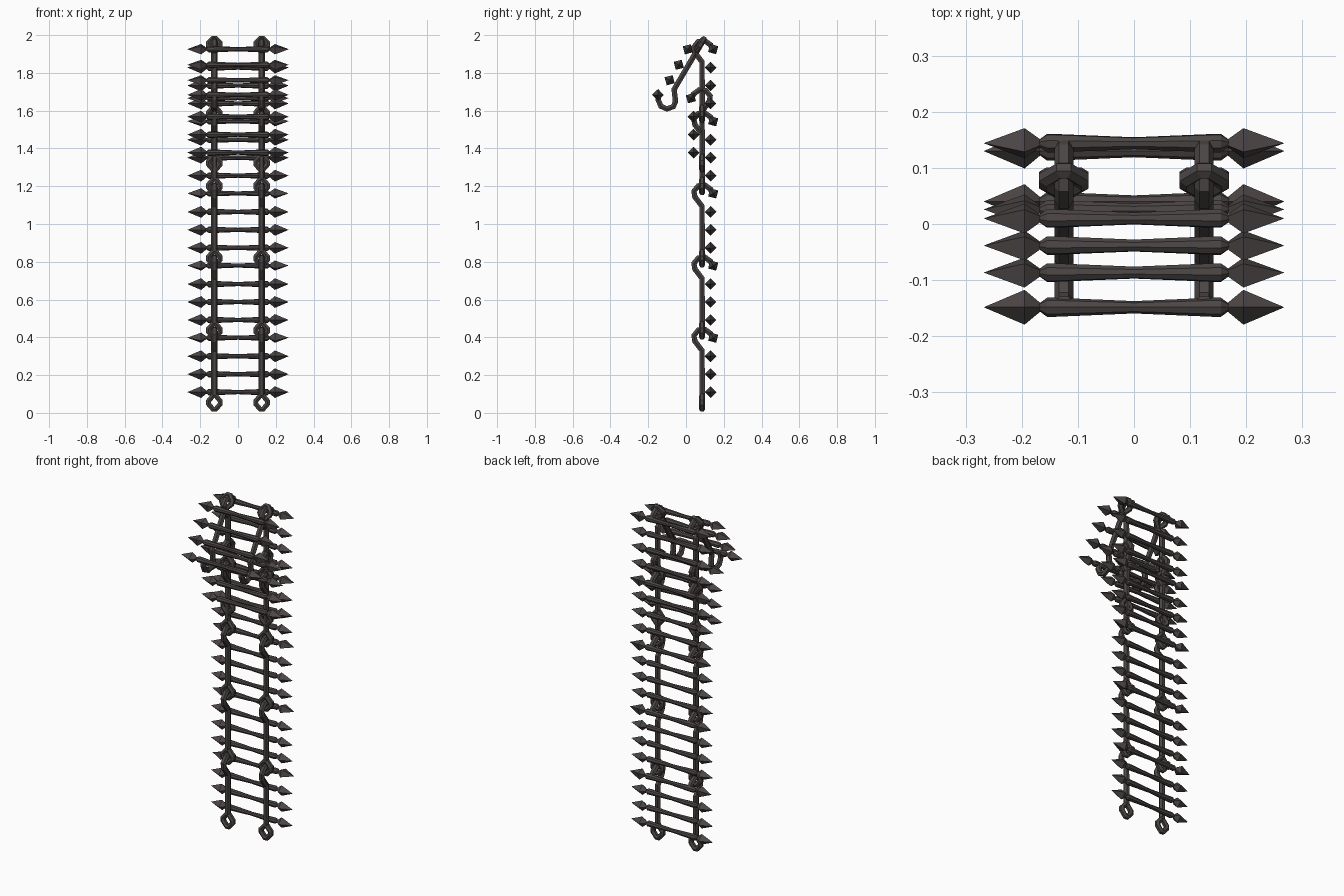
import bpy, bmesh, math
from mathutils import Matrix, Vector

if "Cube" in bpy.data.objects:
    bpy.data.objects.remove(bpy.data.objects["Cube"])

iron = bpy.data.materials.new("dark_iron")
iron.diffuse_color = (0.072, 0.060, 0.060, 1)
iron.use_nodes = True
iron.node_tree.nodes["Principled BSDF"].inputs["Base Color"].default_value = iron.diffuse_color

RAIL_X, RAIL_Y, PITCH = 0.125, 0.085, 0.382


def link(name, mesh, matrix):
    ob = bpy.data.objects.new(name, mesh)
    bpy.context.collection.objects.link(ob)
    ob.matrix_world = matrix
    return ob


# Round bar swept along a path
def bar_mesh(name, points, radius, closed=False):
    cu = bpy.data.curves.new(name, 'CURVE')
    cu.dimensions = '3D'
    cu.bevel_depth, cu.bevel_resolution = radius, 1
    cu.use_fill_caps = True
    sp = cu.splines.new('POLY')
    sp.points.add(len(points) - 1)
    for p, co in zip(sp.points, points):
        p.co = (*co, 1)
    sp.use_cyclic_u = closed
    tmp = link(name, cu, Matrix())
    bpy.context.view_layer.update()
    dg = bpy.context.evaluated_depsgraph_get()
    mesh = bpy.data.meshes.new_from_object(tmp.evaluated_get(dg))
    bpy.data.objects.remove(tmp)
    mesh.materials.clear()
    mesh.materials.append(iron)
    mesh.polygons.foreach_set("use_smooth", [False] * len(mesh.polygons))
    return mesh


# Profile (x, radius) turned around the x axis with few sides
def turn(bm, profile, sides):
    rings = []
    for x, r in profile:
        rings.append([bm.verts.new((x, r * math.cos(2 * math.pi * i / sides),
                                    r * math.sin(2 * math.pi * i / sides)))
                      for i in range(sides)])
    for a, b in zip(rings, rings[1:]):
        for i in range(sides):
            j = (i + 1) % sides
            bm.faces.new((a[i], a[j], b[j], b[i]))
    bm.faces.new(rings[0])
    bm.faces.new(rings[-1])


# Rung: waisted round bar with a four-sided spearhead at each end
def rung_mesh():
    bm = bmesh.new()
    half = [(0.14, 0.017), (0.155, 0.017), (0.17, 0.006)]
    turn(bm, [(-x, r) for x, r in reversed(half)] + [(0, 0.011)] + half, 8)
    for s in (-1, 1):
        turn(bm, [(s * 0.166, 0.007), (s * 0.195, 0.031), (s * 0.267, 0.0004)], 4)
    bmesh.ops.recalc_face_normals(bm, faces=bm.faces)
    mesh = bpy.data.meshes.new("rung")
    bm.to_mesh(mesh)
    bm.free()
    mesh.materials.append(iron)
    return mesh


# Side bar ending in a forward-bent hook, drawn in the y-z plane
hook_path = [(0, 0.095), (0, 0.33), (-0.038, 0.38), (-0.043, 0.41),
             (-0.02, 0.438), (0.015, 0.442), (0.045, 0.42), (0.058, 0.39)]
rail = bar_mesh("hooked_rail", [(0, y, z) for y, z in hook_path], 0.017)

# Eye ring at the foot of each side bar
quarter = [(0.031, 0.008), (0.007, 0.036)]
eye_path = quarter + [(-x, z) for x, z in reversed(quarter)]
eye_path += [(-x, -z) for x, z in eye_path]
eye = bar_mesh("eye_ring", [(x, 0, z + 0.055) for x, z in eye_path], 0.016, True)

rung = rung_mesh()
rung_spots = [(0.045, 0.11, 0), (0.045, 0.205, 0), (0.045, 0.30, 0), (0.059, 0.398, 30)]


# One ladder section: two hooked rails, two eyes, four rungs
def section(tag, matrix):
    for side, s in (("left", -1), ("right", 1)):
        m = matrix @ Matrix.Translation((s * RAIL_X, 0, 0))
        link(f"{side}_rail_{tag}", rail, m)
        link(f"{side}_eye_{tag}", eye, m)
    for i, (y, z, deg) in enumerate(rung_spots):
        link(f"rung_{tag}_{i + 1}", rung, matrix @ Matrix.Translation((0, y, z))
             @ Matrix.Rotation(math.radians(deg), 4, 'X'))


# Five sections hooked one above another
for k in range(5):
    section(f"section_{k + 1}", Matrix.Translation((0, RAIL_Y, k * PITCH)))

# Spare section turned to face the front
section("reversed", Matrix.Translation((0, RAIL_Y, 1.268)) @ Matrix.Rotation(math.pi, 4, 'Z'))

# Top section hanging forward and down from the uppermost hooks
hang = Matrix.Rotation(math.radians(149.5), 4, 'X')
offset = Vector((0, 0.074, 1.945)) - hang @ Vector((0, 0, 0.06))
section("hanging", Matrix.Translation(offset) @ hang)
